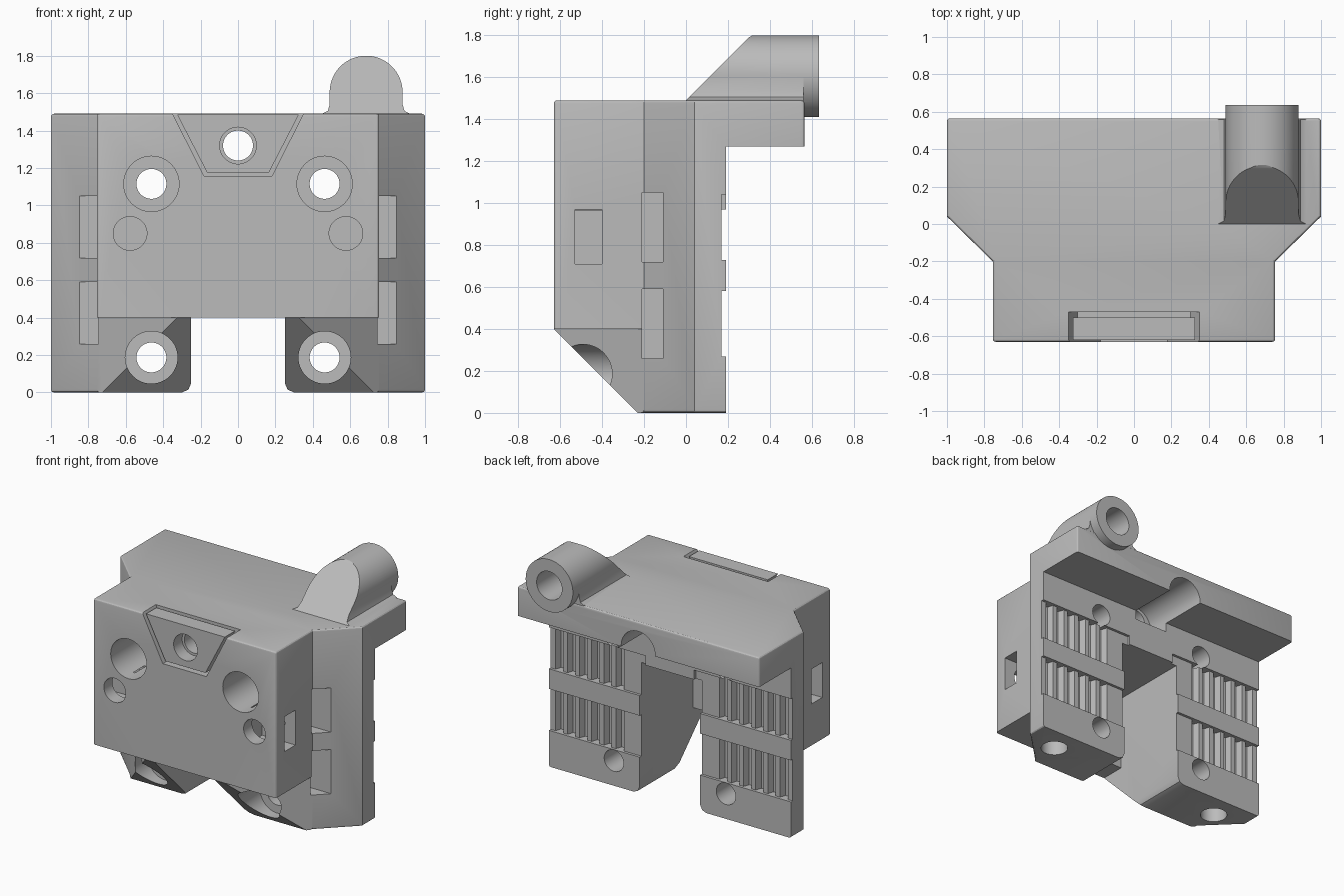
import bpy, bmesh, math

if "Cube" in bpy.data.objects:
    bpy.data.objects.remove(bpy.data.objects["Cube"])

grey = bpy.data.materials.new("plain grey")
grey.use_nodes = True
colour = (0.5, 0.5, 0.5, 1)
grey.diffuse_color = colour
grey.node_tree.nodes["Principled BSDF"].inputs["Base Color"].default_value = colour


def prism(name, pts, axis, lo, hi, bevel=0):
    """Extrude a 2D outline along an axis."""
    place = {"x": lambda a, b, t: (t, a, b),
             "y": lambda a, b, t: (a, t, b),
             "z": lambda a, b, t: (a, b, t)}[axis]
    bm = bmesh.new()
    ends = [[bm.verts.new(place(a, b, t)) for a, b in pts] for t in (lo, hi)]
    bm.faces.new(ends[0])
    bm.faces.new(ends[1])
    for i in range(len(pts)):
        j = (i + 1) % len(pts)
        bm.faces.new((ends[0][i], ends[0][j], ends[1][j], ends[1][i]))
    bmesh.ops.recalc_face_normals(bm, faces=bm.faces)
    if bevel:
        sharp = [e for e in bm.edges if e.calc_face_angle() > math.radians(60)]
        bmesh.ops.bevel(bm, geom=sharp, offset=bevel, segments=3,
                        profile=0.5, affect="EDGES")
    mesh = bpy.data.meshes.new(name)
    bm.to_mesh(mesh)
    bm.free()
    mesh.materials.append(grey)
    ob = bpy.data.objects.new(name, mesh)
    bpy.context.collection.objects.link(ob)
    return ob


def box(name, x, y, z):
    return prism(name, [(x[0], y[0]), (x[1], y[0]), (x[1], y[1]), (x[0], y[1])], "z", *z)


def circle(a, b, r, n=48, start=0.0, sweep=2 * math.pi):
    return [(a + r * math.cos(start + sweep * i / n),
             b + r * math.sin(start + sweep * i / n)) for i in range(n)]


def combine(ob, tool, mode="DIFFERENCE"):
    mod = ob.modifiers.new("join", "BOOLEAN")
    mod.operation, mod.solver, mod.object = mode, "EXACT", tool
    bpy.context.view_layer.objects.active = ob
    bpy.ops.object.modifier_apply(modifier=mod.name)
    bpy.data.objects.remove(tool)


def mirrored(pts):
    return pts + [(-a, b) for a, b in reversed(pts)]


def hole(x, z, r, y0, y1):
    combine(body, prism("bore", circle(x, z, r), "y", y0, y1))


# Main block, stepped under the rear overhang and sloped at the lower front
body = prism("carriage_body", mirrored([(1, 0.565), (1, 0.04), (0.755, -0.2), (0.755, -0.63)]),
             "z", 0, 1.49, 0.016)
combine(body, box("rear_step", (-2, 2), (0.19, 1), (-1, 1.27)))
combine(body, prism("front_slope", [(-0.63, 0.4), (-0.13, -0.1), (-0.9, -0.1), (-0.9, 0.4)],
                    "x", -2, 2))
for s in (1, -1):
    combine(body, prism("leg_chamfer", [(s * a, b) for a, b in
                        [(0.755, -0.2), (0.155, -0.8), (0.9, -0.8), (0.9, -0.2)]], "z", -1, 0.4))

# Channel between the legs, open below the front wall
flare = [(0.33, -0.03), (0.3, 0), (0.265, 0.015), (0.25, 0.05)]
combine(body, prism("leg_channel", mirrored(flare + [(0.25, 0.97)]), "y", -0.44, 0.5))
combine(body, prism("front_gap", mirrored(flare + [(0.25, 0.4)]), "y", -1, -0.4))

# Rear post with a sloped front and a round socket
cx, cz, r = 0.685, 1.605, 0.195
profile = ([(cx + 0.235, 1.47), (cx + 0.235, 1.49), (cx + 0.205, 1.505), (cx + r, 1.54)]
           + circle(cx, cz, r, 32, 0, math.pi)
           + [(cx - r, cz), (cx - r, 1.54), (cx - 0.205, 1.505), (cx - 0.235, 1.49),
              (cx - 0.235, 1.47)])
post = prism("post", profile, "y", -0.1, 0.56)
combine(post, prism("post_slope", [(-0.3, 1.19), (0.3, 1.79), (0.33, 1.808), (0.33, 2),
                                   (-0.3, 2)], "x", 0, 2))
combine(body, post, "UNION")
combine(body, prism("post_end", circle(cx, cz, r, 64), "y", 0.4, 0.635), "UNION")
hole(cx, cz, 0.105, 0.25, 1)

# Screw holes with counterbores
for s in (1, -1):
    hole(s * 0.463, 1.115, 0.148, -1, -0.3)
    hole(s * 0.463, 0.187, 0.14, -1, -0.2)
    for z in (1.115, 0.187):
        hole(s * 0.463, z, 0.08, -0.5, 1)
    hole(s * 0.577, 0.85, 0.09, -1, -0.3)
    combine(body, prism("foot_bore", circle(s * 0.74, 0, 0.095), "z", -0.2, 0.4))

# Centre hole and arched relief below the overhang
hole(0, 1.32, 0.08, -1, 1)
arch = [(0.14, 1.2)] + circle(0, 1.28, 0.14, 24, 0, math.pi) + [(-0.14, 1.28), (-0.14, 1.2)]
combine(body, prism("arch_relief", arch, "y", 0.02, 1))

# Side slots, in the block sides and in the chamfers
for s in (1, -1):
    def across(a, b):
        return sorted((s * a, s * b))
    combine(body, box("side_window", across(0.48, 0.9), (-0.53, -0.4), (0.71, 0.97)))
    for z0, z1 in ((0.72, 1.05), (0.26, 0.59)):
        combine(body, box("chamfer_slot", across(0.6, 1.1), (-0.21, -0.11), (z0, z1)))

# Toothed belt beds on the backs of the legs
for s in (1, -1):
    comb = [(s * 1.1, 0.3), (s * 1.1, 0.17)]
    for i in range(6):
        x = 0.96 - 0.1 * i
        comb += [(s * x, 0.17), (s * (x - 0.015), 0.125),
                 (s * (x - 0.05), 0.125), (s * (x - 0.065), 0.17)]
    comb += [(s * 0.34, 0.17), (s * 0.2, 0.17), (s * 0.2, 0.3)]
    for z0, z1 in ((0.73, 1.04), (0.27, 0.58)):
        combine(body, prism("belt_bed", comb, "z", z0, z1))

# Dovetail recess at the top of the front, with a loose insert
combine(body, prism("dovetail_recess", mirrored([(0.36, 1.51), (0.18, 1.155)]), "y", -0.8, -0.47))
insert = prism("dovetail_insert", mirrored([(0.325, 1.485), (0.165, 1.175)]), "y", -0.62, -0.465)
combine(insert, prism("bore", circle(0, 1.32, 0.098), "y", -1, -0.52))
combine(insert, prism("bore", circle(0, 1.32, 0.08), "y", -1, 1))
combine(insert, box("top_gap", (-1, 1), (-0.5, -0.4), (1.44, 2)))

for ob in (body, insert):
    bpy.ops.object.select_all(action="DESELECT")
    ob.select_set(True)
    bpy.context.view_layer.objects.active = ob
    bpy.ops.object.shade_smooth_by_angle(angle=math.radians(28))
